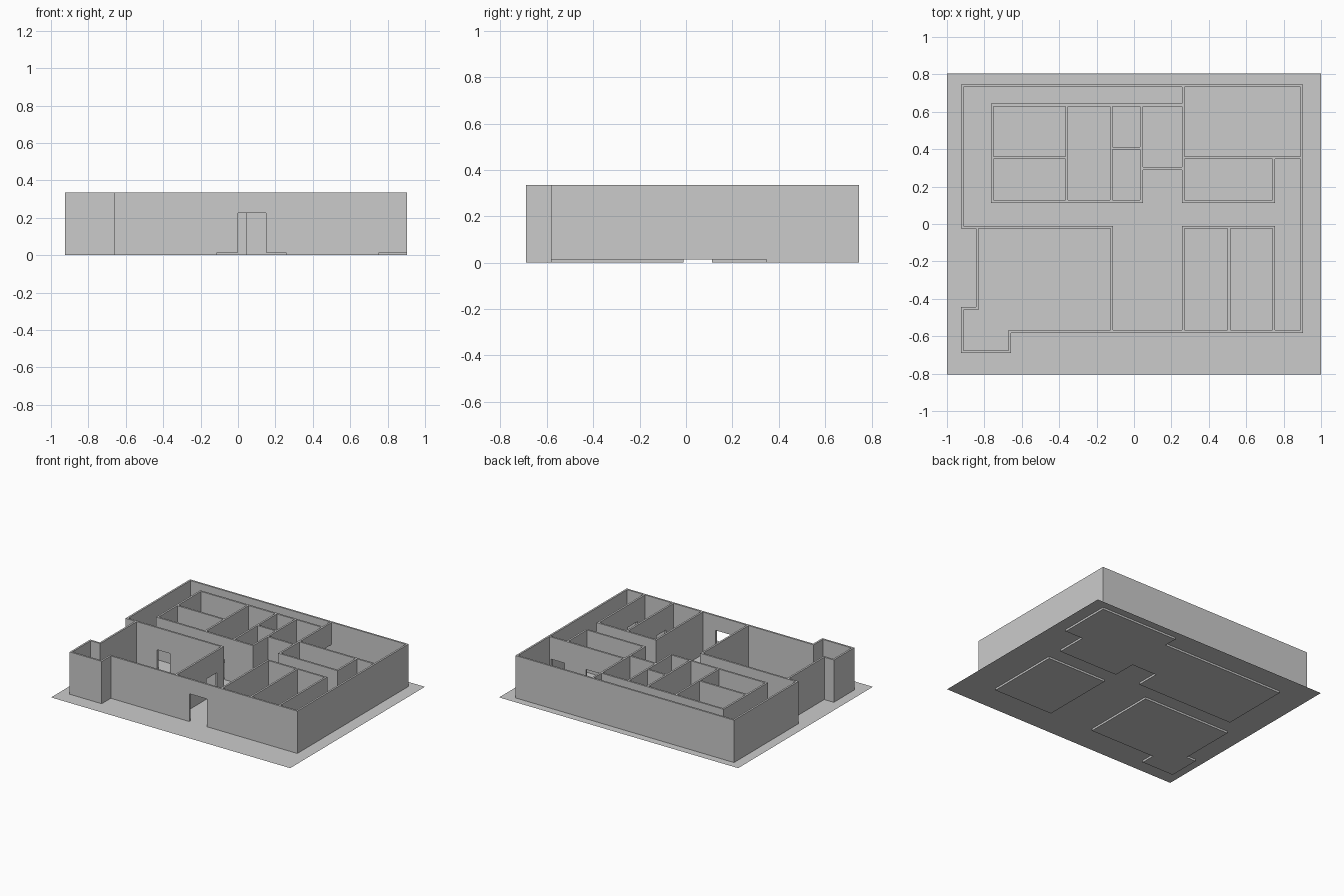
import bpy, bmesh

if "Cube" in bpy.data.objects:
    bpy.data.objects.remove(bpy.data.objects["Cube"])

BASE = 0.015   # ground sheet level; room floors sink below it to z = 0
TOP = 0.335
T = 0.007      # half wall thickness
DOOR = 0.168   # inner door height


def add_box(bm, x0, x1, y0, y1, z0, z1, cap=True):
    lo = [bm.verts.new(p) for p in ((x0, y0, z0), (x1, y0, z0), (x1, y1, z0), (x0, y1, z0))]
    hi = [bm.verts.new((v.co.x, v.co.y, z1)) for v in lo]
    bm.faces.new(lo[::-1])
    if cap:
        bm.faces.new(hi)
    for i in range(4):
        j = (i + 1) % 4
        bm.faces.new((lo[i], lo[j], hi[j], hi[i]))


def finish(bm, name):
    mesh = bpy.data.meshes.new(name)
    bm.to_mesh(mesh)
    bm.free()
    ob = bpy.data.objects.new(name, mesh)
    bpy.context.collection.objects.link(ob)
    return ob


def build_walls(name, walls):
    """Each wall: axis, centre line, start, end, then doors (start, end, height)."""
    bm = bmesh.new()
    for axis, c, a, b, *doors in walls:
        def piece(s, e, z0):
            if axis == 'x':
                add_box(bm, s, e, c - T, c + T, z0, TOP)
            else:
                add_box(bm, c - T, c + T, s, e, z0, TOP)
        pos = a - T
        for d0, d1, h in sorted(doors):
            piece(pos, d0, BASE)
            piece(d0, d1, h)      # lintel above the doorway
            pos = d1
        piece(pos, b + T, BASE)
    return finish(bm, name)


# Ground sheet
bm = bmesh.new()
bm.faces.new([bm.verts.new(p) for p in
              ((-1, -.805, BASE), (1, -.805, BASE), (1, .805, BASE), (-1, .805, BASE))])
finish(bm, "ground_sheet")

# Sunken room floors (open on top, closed by the ground sheet)
bm = bmesh.new()
for x0, x1, y0, y1 in (
        (-.845, -.111, -.582, -.01), (-.925, -.657, -.69, -.445),
        (.257, .754, -.582, -.01), (-.765, .047, .113, .643),
        (.047, .257, .29, .643), (.257, .754, .113, .348),
        (.257, .904, .348, .747)):
    add_box(bm, x0, x1, y0, y1, 0, BASE, cap=False)
finish(bm, "room_floors")

# Outer shell with the front door and the side bay
build_walls("outer_walls", [
    ('x', .740, -.918, .897),
    ('y', .897, -.575, .740),
    ('x', -.575, -.664, .897, (0, .15, .225)),
    ('y', -.664, -.683, -.575),
    ('x', -.683, -.918, -.664),
    ('y', -.918, -.683, -.452),
    ('x', -.452, -.918, -.838),
    ('y', -.838, -.452, -.017),
    ('x', -.017, -.918, -.838),
    ('y', -.918, -.017, .740),
])

# Front left large room
build_walls("large_room_walls", [
    ('x', -.017, -.838, -.118, (-.66, -.55, DOOR)),
    ('y', -.118, -.575, -.017, (-.215, -.095, DOOR)),
])

# Front right pair of rooms
build_walls("front_room_walls", [
    ('x', -.017, .264, .747),
    ('y', .264, -.575, -.017),
    ('y', .508, -.575, -.017, (-.475, -.365, DOOR)),
    ('y', .747, -.575, -.017, (-.475, -.365, DOOR)),
])

# Back left block of rooms
build_walls("back_left_room_walls", [
    ('x', .636, -.758, .264, (-.66, -.55, DOOR)),
    ('x', .120, -.758, .040, (-.30, -.19, DOOR)),
    ('y', -.758, .120, .636),
    ('x', .354, -.758, -.359),
    ('y', -.359, .120, .636),
    ('y', -.122, .120, .636),
    ('x', .406, -.122, .040),
    ('y', .040, .120, .636),
    ('x', .297, .040, .264),
])

# Back right block of rooms
build_walls("back_right_room_walls", [
    ('y', .264, .120, .740, (.648, .728, DOOR)),
    ('x', .354, .264, .897, (.475, .585, DOOR), (.765, .875, DOOR)),
    ('x', .120, .264, .747),
    ('y', .747, .120, .354),
])
